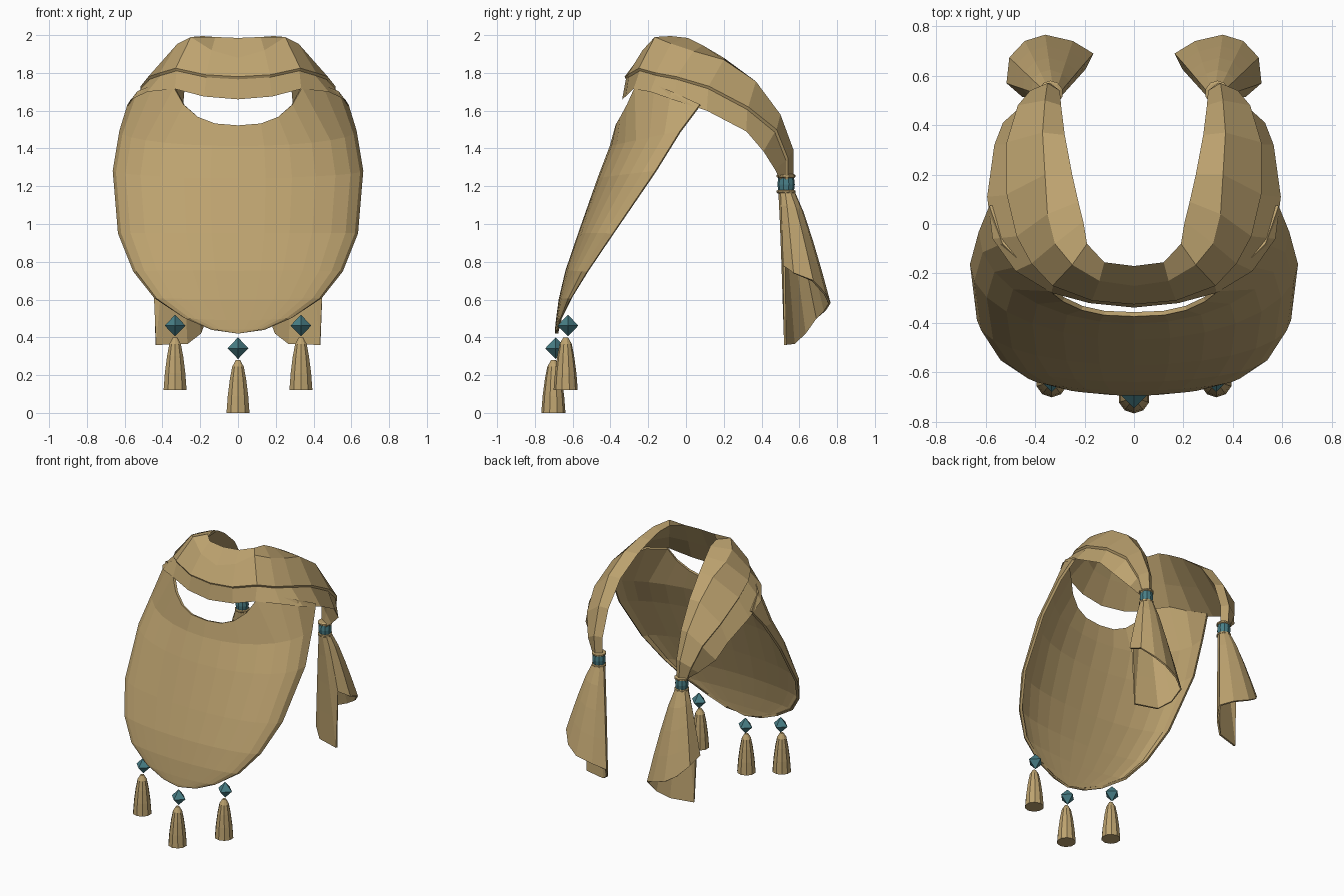
import bpy, bmesh, math
from mathutils import Vector

cube = bpy.data.objects.get("Cube")
if cube:
    bpy.data.objects.remove(cube)


def material(name, rgb):
    m = bpy.data.materials.new(name)
    m.use_nodes = True
    m.diffuse_color = (*rgb, 1)
    m.node_tree.nodes["Principled BSDF"].inputs["Base Color"].default_value = (*rgb, 1)
    return m


TAN = material("tan_cloth", (0.51, 0.365, 0.16))
TEAL = material("teal_bead", (0.065, 0.21, 0.24))


def loft(name, rows, mat, closed=False, caps=False, mirror=False, thick=0):
    """Skin a list of equally long point rows."""
    bm = bmesh.new()
    grid = [[bm.verts.new(p) for p in row] for row in rows]
    n = len(grid[0])
    for a, b in zip(grid, grid[1:]):
        for i in range(n if closed else n - 1):
            k = (i + 1) % n
            bm.faces.new((a[i], a[k], b[k], b[i]))
    if caps:
        bm.faces.new(grid[0])
        bm.faces.new(grid[-1])
    bmesh.ops.remove_doubles(bm, verts=bm.verts, dist=0.0005)
    bmesh.ops.recalc_face_normals(bm, faces=bm.faces)
    me = bpy.data.meshes.new(name)
    bm.to_mesh(me)
    bm.free()
    me.materials.append(mat)
    ob = bpy.data.objects.new(name, me)
    bpy.context.collection.objects.link(ob)
    if mirror:
        mod = ob.modifiers.new("mirror", 'MIRROR')
        mod.use_clip = True
        mod.merge_threshold = 0.002
    if thick:
        mod = ob.modifiers.new("cloth_thickness", 'SOLIDIFY')
        mod.thickness = thick
        mod.offset = 0
    return ob


def lathe(name, center, profile, sides, mat):
    """Stack rings given as (radius, height) around a centre."""
    c = Vector(center)
    rows = []
    for r, h in profile:
        angles = [2 * math.pi * i / sides - math.pi / 2 for i in range(sides)]
        rows.append([c + Vector((r * math.cos(a), r * math.sin(a), h)) for a in angles])
    return loft(name, rows, mat, closed=True, caps=True)


# Bib: neckline first, then curved rows (half width, edge y, centre y, centre z, edge z)
neckline = [(0, -.365, 1.52), (.12, -.36, 1.53), (.21, -.34, 1.565), (.285, -.305, 1.63),
            (.335, -.265, 1.72), (.44, -.16, 1.735), (.525, -.075, 1.70), (.577, .075, 1.63)]
bib_rows = [neckline]
for xe, ye, yc, zc, ze in [(.62, -.03, -.395, 1.41, 1.49), (.655, -.16, -.46, 1.24, 1.28),
                           (.627, -.385, -.562, .95, .95), (.547, -.52, -.63, .75, .75),
                           (.435, -.605, -.665, .6, .61), (.28, -.655, -.68, .49, .51),
                           (.14, -.675, -.685, .44, .45), (0, -.685, -.685, .42, .42)]:
    row = []
    for i in range(len(neckline)):
        a = math.pi / 2 * i / (len(neckline) - 1)
        s, c = math.sin(a), math.cos(a)
        row.append((xe * s, ye + (yc - ye) * c, ze + (zc - ze) * c))
    bib_rows.append(row)
loft("bib", bib_rows, TAN, mirror=True, thick=.018)

# Neck band: sections from front centre to knot (inner rim, crown, fold, lower hem)
sections = [
    ((0, -.17, 1.985), (0, -.25, 1.88), (0, -.325, 1.78), (0, -.338, 1.66)),
    ((.12, -.155, 1.99), (.14, -.23, 1.92), (.17, -.31, 1.79), (.18, -.32, 1.675)),
    ((.19, -.08, 1.995), (.25, -.165, 1.99), (.33, -.25, 1.825), (.335, -.278, 1.715)),
    ((.205, .01, 1.985), (.32, -.08, 1.955), (.415, -.16, 1.80), (.48, -.19, 1.70)),
    ((.225, .09, 1.945), (.35, .04, 1.915), (.475, -.05, 1.78), (.572, -.06, 1.655)),
    ((.25, .2, 1.88), (.36, .2, 1.87), (.515, .12, 1.73), (.594, .11, 1.60)),
    ((.28, .36, 1.75), (.37, .37, 1.755), (.515, .33, 1.62), (.565, .32, 1.49)),
    ((.295, .48, 1.57), (.36, .50, 1.58), (.47, .48, 1.5), (.53, .41, 1.385)),
    ((.30, .54, 1.38), (.35, .57, 1.39), (.42, .54, 1.35), (.43, .47, 1.29)),
    ((.30, .54, 1.24), (.34, .57, 1.24), (.38, .54, 1.24), (.365, .495, 1.24)),
]
band_rows = []
for rim, crown, fold, hem in (map(Vector, s) for s in sections):
    lining = rim.lerp(hem, .5)
    tuck = Vector((fold.x * .985, fold.y * .98, fold.z - .014))
    band_rows.append([lining, rim, crown, fold, tuck, hem])
loft("neck_band", band_rows, TAN, closed=True, mirror=True)

# Knots and flared scarf tails
tail_hem = [(.45, .52, .78), (.51, .57, .74), (.50, .67, .70), (.44, .735, .63), (.36, .76, .58),
            (.25, .735, .54), (.17, .69, .5), (.2, .63, .42), (.27, .57, .365), (.435, .525, .36)]
for side, sx in (("left", 1), ("right", -1)):
    knot = Vector((.337 * sx, .53, 1.16))
    rows = []
    for t in (0, .2, .45, .72, 1):
        row = []
        for i, p in enumerate(tail_hem):
            a = -math.pi / 4 + 2 * math.pi * i / len(tail_hem)
            top = knot + Vector((.036 * math.cos(a) * sx, .036 * math.sin(a), .02))
            end = Vector((p[0] * sx, p[1], p[2]))
            # cloth bells outward below the knot
            q = top.lerp(end, t ** .82)
            q.z = top.z + (end.z - top.z) * t
            row.append(q)
        rows.append(row)
    loft(side + "_scarf_tail", rows, TAN, closed=True, thick=.012)
    lathe(side + "_knot_ring", knot, [(.042, .015), (.046, .05), (.042, .085)], 10, TEAL)
    for label, h in (("lower", 0), ("upper", .083)):
        lathe(side + "_" + label + "_cord", knot,
              [(.04, h), (.05, h + .006), (.05, h + .016), (.04, h + .022)], 10, TAN)

# Hanging beads and tassels
for label, x, y, z in (("left", .333, -.625, .12), ("middle", 0, -.69, 0), ("right", -.333, -.625, .12)):
    lathe(label + "_bead", (x, y, z), [(0, .285), (.055, .342), (0, .4)], 4, TEAL)
    lathe(label + "_tassel", (x, y - .012, z),
          [(.064, 0), (.057, .09), (.045, .18), (.032, .245), (.012, .28)], 10, TAN)
